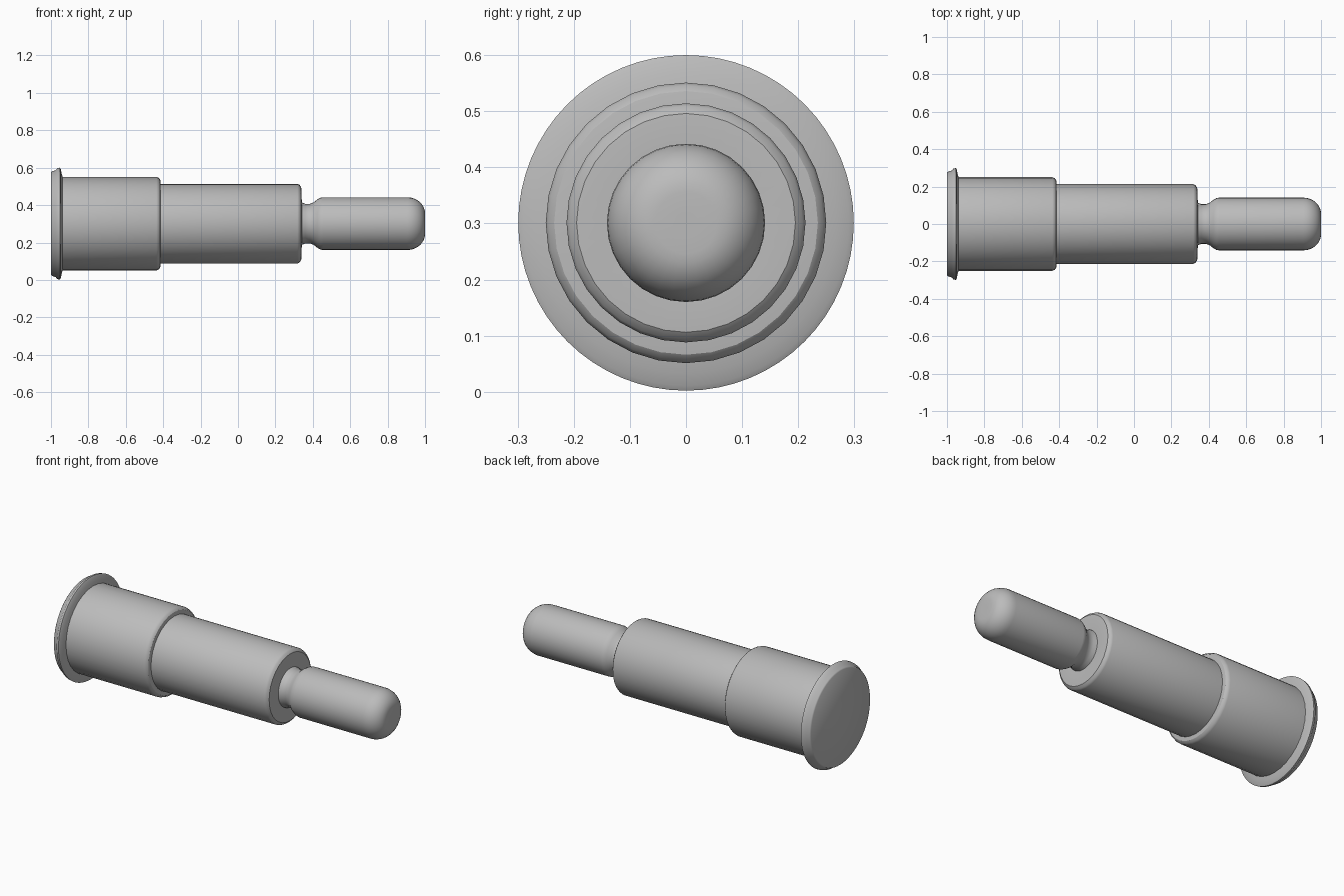
import bpy, bmesh, math

if "Cube" in bpy.data.objects:
    bpy.data.objects.remove(bpy.data.objects["Cube"])

AXIS_Z = 0.301

metal = bpy.data.materials.new("grey metal")
metal.diffuse_color = (0.5, 0.5, 0.5, 1)
metal.use_nodes = True
metal.node_tree.nodes["Principled BSDF"].inputs["Base Color"].default_value = metal.diffuse_color


def turned_part(name, profile, segments, smooth_angle):
    """Revolve (x, radius) points around the long axis, capping both ends."""
    bm = bmesh.new()
    rings = []
    for x, r in profile:
        ring = []
        for i in range(segments):
            a = 2 * math.pi * i / segments
            ring.append(bm.verts.new((x, r * math.sin(a), AXIS_Z + r * math.cos(a))))
        rings.append(ring)
    for a, b in zip(rings, rings[1:]):
        for i in range(segments):
            j = (i + 1) % segments
            bm.faces.new((a[i], a[j], b[j], b[i]))
    bm.faces.new(rings[0])
    bm.faces.new(rings[-1])
    bmesh.ops.recalc_face_normals(bm, faces=bm.faces[:])
    mesh = bpy.data.meshes.new(name)
    bm.to_mesh(mesh)
    bm.free()
    mesh.materials.append(metal)
    obj = bpy.data.objects.new(name, mesh)
    bpy.context.collection.objects.link(obj)
    bpy.ops.object.select_all(action='DESELECT')
    obj.select_set(True)
    bpy.context.view_layer.objects.active = obj
    bpy.ops.object.shade_smooth_by_angle(angle=math.radians(smooth_angle))
    return obj


# Rounded lip at the closed end
turned_part("base_flange", [
    (-1.0, 0.272), (-0.995, 0.279), (-0.975, 0.286), (-0.965, 0.297),
    (-0.952, 0.299), (-0.947, 0.290), (-0.943, 0.268), (-0.935, 0.240)], 64, 40)

# Wide sleeve with a softened shoulder
turned_part("rear_sleeve", [
    (-0.95, 0.25), (-0.436, 0.25), (-0.424, 0.245), (-0.416, 0.235),
    (-0.412, 0.20)], 32, 30)

# Narrower barrel with a chamfered, recessed mouth
turned_part("barrel", [
    (-0.44, 0.213), (0.318, 0.213), (0.328, 0.208), (0.338, 0.195),
    (0.341, 0.125), (0.336, 0.09)], 32, 30)

# Plunger: waisted neck, straight shaft and domed tip
dome = [(0.905 + 0.095 * math.sin(t), 0.055 + 0.086 * math.cos(t))
        for t in [math.pi / 2 * k / 8 for k in range(9)]]
turned_part("plunger", [
    (0.32, 0.115), (0.345, 0.112), (0.36, 0.106), (0.385, 0.106),
    (0.405, 0.114), (0.425, 0.130), (0.442, 0.139), (0.455, 0.141)]
    + dome + [(1.0, 0.02)], 32, 35)
